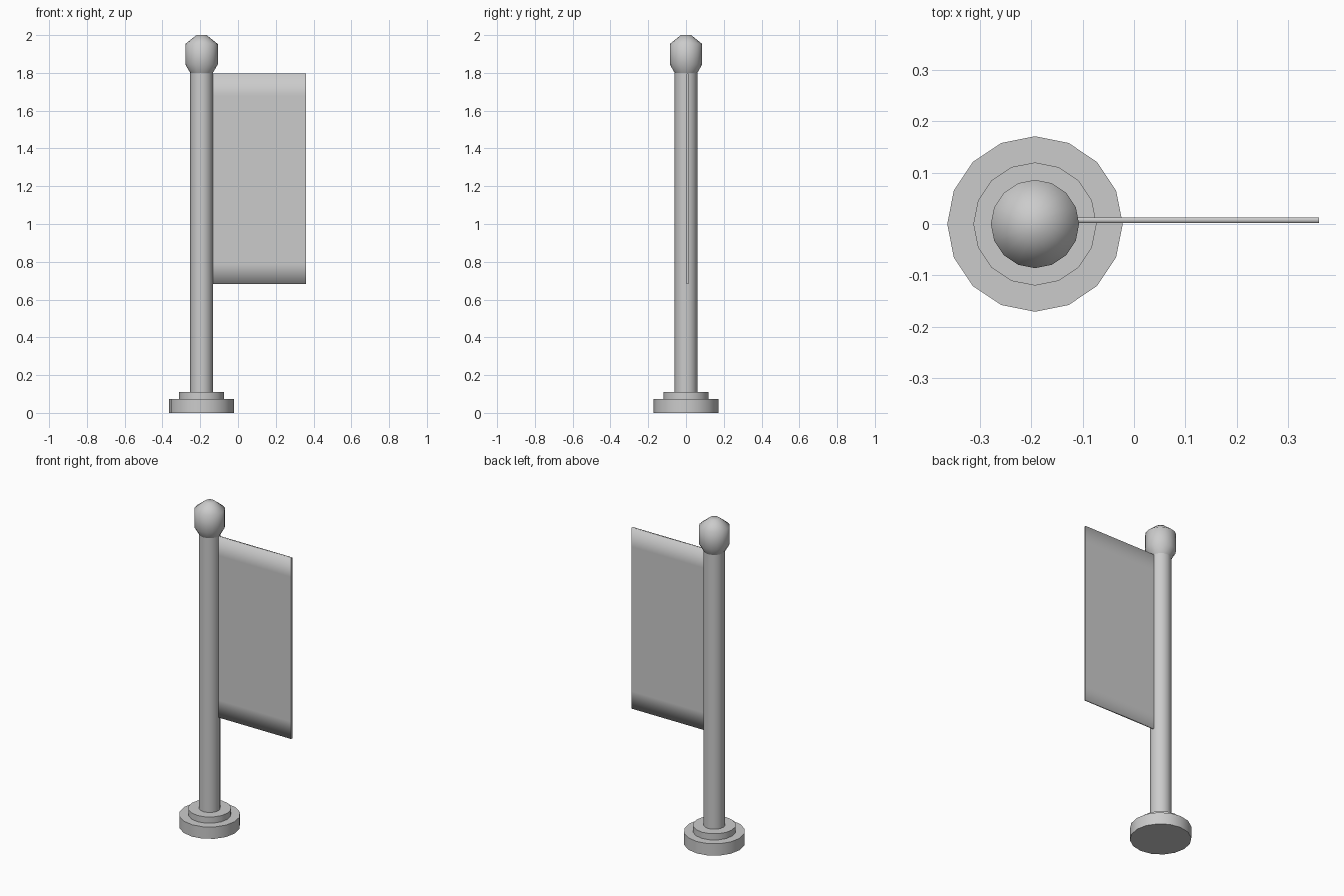
import bpy, bmesh, math

if "Cube" in bpy.data.objects:
    bpy.data.objects.remove(bpy.data.objects["Cube"])

AXIS_X = -0.193
SIDES = 16


def finish(name, bm, angle):
    bmesh.ops.recalc_face_normals(bm, faces=bm.faces)
    mesh = bpy.data.meshes.new(name)
    bm.to_mesh(mesh)
    bm.free()
    obj = bpy.data.objects.new(name, mesh)
    bpy.context.collection.objects.link(obj)
    bpy.ops.object.select_all(action='DESELECT')
    obj.select_set(True)
    bpy.context.view_layer.objects.active = obj
    bpy.ops.object.shade_smooth_by_angle(angle=math.radians(angle))
    return obj


def lathe(name, profile, angle=35):
    """Closed 16-sided solid from (radius, z) points, bottom to top."""
    bm = bmesh.new()
    rings = []
    for r, z in profile:
        rings.append([bm.verts.new((AXIS_X + r * math.cos(math.tau * i / SIDES),
                                    r * math.sin(math.tau * i / SIDES), z))
                      for i in range(SIDES)])
    for low, high in zip(rings, rings[1:]):
        for i in range(SIDES):
            j = (i + 1) % SIDES
            bm.faces.new((low[i], low[j], high[j], high[i]))
    bm.faces.new(rings[0][::-1])
    bm.faces.new(rings[-1])
    return finish(name, bm, angle)


# Stepped foot, pole and knob
lathe("base_foot", [(0.171, 0), (0.171, 0.073)])
lathe("base_step", [(0.12, 0.073), (0.12, 0.111)])
lathe("pole", [(0.06, 0.111), (0.06, 1.803)])
lathe("finial", [(0.06, 1.80), (0.086, 1.845), (0.086, 1.953), (0.027, 2.0)], angle=60)

# Thin hanging banner, with loops near top and bottom for its soft edge shading
bm = bmesh.new()
bmesh.ops.create_cube(bm, size=1)
x0, x1, y0, y1, z0, z1 = -0.15, 0.361, 0.002, 0.013, 0.683, 1.797
for v in bm.verts:
    v.co = (x1 if v.co.x > 0 else x0, y1 if v.co.y > 0 else y0, z1 if v.co.z > 0 else z0)
for z in (0.79, 1.68):
    bmesh.ops.bisect_plane(bm, geom=bm.verts[:] + bm.edges[:] + bm.faces[:],
                           plane_co=(0, 0, z), plane_no=(0, 0, 1))
banner = finish("banner", bm, 35)
# Soften top and bottom edges only
for e in banner.data.edges:
    a, b = (banner.data.vertices[i].co for i in e.vertices)
    if abs(a.z - b.z) < 1e-4 and abs(a.y - b.y) < 1e-4:
        e.use_edge_sharp = False
